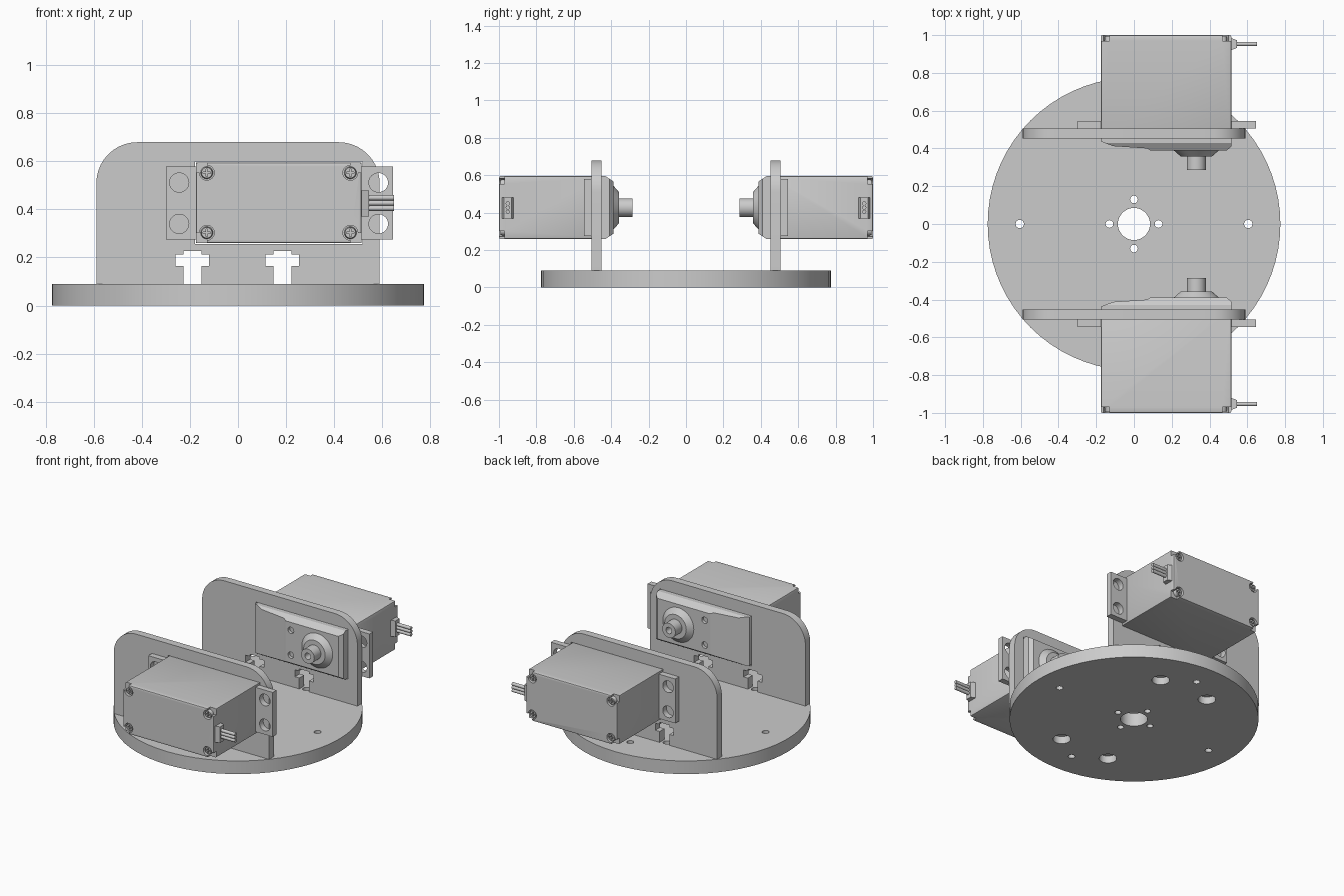
import bpy, bmesh
from math import pi, sin, cos
from mathutils import Vector

if "Cube" in bpy.data.objects:
    bpy.data.objects.remove(bpy.data.objects["Cube"])

ZC = 0.427                      # servo axis height
X0, X1 = -0.175, 0.515          # servo body ends
Z0, Z1 = 0.26, 0.595            # servo body bottom and top


def obj_from(name, bm):
    bmesh.ops.recalc_face_normals(bm, faces=bm.faces)
    me = bpy.data.meshes.new(name)
    bm.to_mesh(me)
    bm.free()
    ob = bpy.data.objects.new(name, me)
    bpy.context.collection.objects.link(ob)
    return ob


def prism(name, pts, vec):
    """Closed outline swept along vec."""
    bm = bmesh.new()
    f = bm.faces.new([bm.verts.new(p) for p in pts])
    r = bmesh.ops.extrude_face_region(bm, geom=[f])
    bmesh.ops.translate(bm, vec=vec, verts=[v for v in r["geom"] if isinstance(v, bmesh.types.BMVert)])
    return obj_from(name, bm)


def box(name, x0, x1, y0, y1, z0, z1):
    return prism(name, [(x0, y0, z0), (x1, y0, z0), (x1, y1, z0), (x0, y1, z0)], (0, 0, z1 - z0))


def cyl(name, start, end, r1, r2=None, n=32):
    """Cylinder or cone between two points."""
    a, b = Vector(start), Vector(end)
    bm = bmesh.new()
    bmesh.ops.create_cone(bm, cap_ends=True, segments=n, radius1=r1,
                          radius2=r1 if r2 is None else r2, depth=(b - a).length)
    rot = (b - a).to_track_quat('Z', 'Y').to_matrix()
    bmesh.ops.rotate(bm, matrix=rot, verts=bm.verts)
    bmesh.ops.translate(bm, vec=(a + b) / 2, verts=bm.verts)
    return obj_from(name, bm)


def activate(ob):
    bpy.ops.object.select_all(action='DESELECT')
    ob.select_set(True)
    bpy.context.view_layer.objects.active = ob


def apply_mod(ob, kind, **props):
    m = ob.modifiers.new(kind.lower(), kind)
    for k, v in props.items():
        setattr(m, k, v)
    activate(ob)
    bpy.ops.object.modifier_apply(modifier=m.name)


def cut(ob, *cutters):
    for c in cutters:
        apply_mod(ob, 'BOOLEAN', operation='DIFFERENCE', object=c, solver='EXACT')
        bpy.data.objects.remove(c)


def finish(ob, mirror=True):
    """Copy the part to the back side and smooth its round faces."""
    if mirror:
        apply_mod(ob, 'MIRROR', use_axis=(False, True, False))
    activate(ob)
    bpy.ops.object.shade_smooth_by_angle(angle=pi / 6)


# Round base with centre bore, bolt circles and counterbores under the plates
base = cyl("base_disc", (0, 0, 0), (0, 0, 0.09), 0.775, n=72)
holes = [(0, 0, 0.085)]
for k in range(4):
    c, s = round(cos(k * pi / 2)), round(sin(k * pi / 2))
    holes += [(0.13 * c, 0.13 * s, 0.02), (0.605 * c, 0.605 * s, 0.022)]
for x, y, r in holes:
    cut(base, cyl("cutter", (x, y, -0.1), (x, y, 0.2), r))
for x in (-0.19, 0.185):
    for y in (-0.479, 0.479):
        cut(base, cyl("cutter", (x, y, -0.1), (x, y, 0.05), 0.055),
            cyl("cutter", (x, y, 0.02), (x, y, 0.2), 0.024))
finish(base, False)

# Upright plates with rounded top corners, servo window and T-slots
R = 0.17
outline = [(-0.59, 0.09), (0.59, 0.09)]
for cx, a0 in ((0.59 - R, 0), (-0.59 + R, pi / 2)):
    outline += [(cx + R * cos(a0 + i * pi / 20), 0.68 - R + R * sin(a0 + i * pi / 20)) for i in range(11)]
plate = prism("side_plates", [(x, -0.505, z) for x, z in outline], (0, 0.052, 0))
cut(plate, box("cutter", X0 - 0.004, X1 + 0.004, -0.6, -0.4, Z0 - 0.004, Z1 + 0.004))
for x in (-0.19, 0.185):
    cut(plate, box("cutter", x - 0.037, x + 0.037, -0.6, -0.4, 0.05, 0.228),
        box("cutter", x - 0.07, x + 0.07, -0.6, -0.4, 0.165, 0.213))
finish(plate)

# Servo body with corner screw pockets
body = box("servo_body", X0, X1, -1.0, -0.45, Z0, Z1)
apply_mod(body, 'BEVEL', width=0.007, segments=2)
screws = [(x, z, ex, ez) for x, ex in ((-0.13, X0 - 0.05), (0.468, X1 + 0.05))
          for z, ez in ((0.303, Z0 - 0.05), (0.553, Z1 + 0.05))]
for x, z, ex, ez in screws:
    cut(body, cyl("cutter", (x, -1.1, z), (x, -0.97, z), 0.031),
        box("cutter", min(x, ex), max(x, ex), -1.1, -0.97, min(z, ez), max(z, ez)))
finish(body)

# Cross-head screws in the pockets
for i, (x, z, _, _) in enumerate(screws):
    head = cyl("case_screw_%d" % (i + 1), (x, -0.968, z), (x, -0.993, z), 0.026, 0.022, n=24)
    cut(head, box("cutter", x - 0.016, x + 0.016, -1.1, -0.98, z - 0.004, z + 0.004),
        box("cutter", x - 0.004, x + 0.004, -1.1, -0.98, z - 0.016, z + 0.016))
    finish(head)

# Mounting ears with two holes each
for name, x0, x1, hx in (("left_ear", -0.30, X0 + 0.003, -0.245), ("right_ear", X1 - 0.003, 0.645, 0.585)):
    ear = box(name, x0, x1, -0.545, -0.505, 0.275, 0.58)
    for z in (0.34, 0.512):
        cut(ear, cyl("cutter", (hx, -0.6, z), (hx, -0.4, z), 0.04))
    finish(ear)

# Gear cover, sloping down away from the shaft
cover = prism("gear_cover", [(X0, -0.452, Z0), (X0, -0.437, Z0), (-0.11, -0.412, Z0), (0.07, -0.40, Z0),
                             (0.09, -0.388, Z0), (0.49, -0.388, Z0), (X1, -0.41, Z0), (X1, -0.452, Z0)],
              (0, 0, Z1 - Z0))
for z_edge, z_in in ((Z0, Z0 + 0.03), (Z1, Z1 - 0.03)):
    s = 0.1 if z_edge == Z1 else -0.1
    cut(cover, prism("cutter", [(-0.3, -0.43, z_edge), (-0.3, -0.385, z_in), (-0.3, -0.3, z_in),
                                (-0.3, -0.3, z_edge + s), (-0.3, -0.43, z_edge + s)], (1, 0, 0)))
for z in (ZC - 0.085, ZC + 0.085):
    cut(cover, cyl("cutter", (0.13, -0.408, z), (0.13, -0.3, z), 0.022))
finish(cover)

# Output boss and hollow shaft
boss = cyl("shaft_boss", (0.33, -0.392, ZC), (0.33, -0.357, ZC), 0.122, 0.082, n=48)
finish(boss)
shaft = cyl("output_shaft", (0.33, -0.36, ZC), (0.33, -0.285, ZC), 0.05)
cut(shaft, cyl("cutter", (0.33, -0.34, ZC), (0.33, -0.2, ZC), 0.022))
finish(shaft)

# Cable grommet and three wires
grommet = prism("cable_grommet", [(X1 - 0.003, -0.985, 0.37), (X1 - 0.003, -0.92, 0.37),
                                  (0.545, -0.932, 0.37), (0.545, -0.973, 0.37)], (0, 0, 0.11))
finish(grommet)
for i in range(3):
    z = ZC + (i - 1) * 0.022
    finish(cyl("wire_%d" % (i + 1), (0.54, -0.953, z), (0.65, -0.953, z), 0.0112, n=16))
